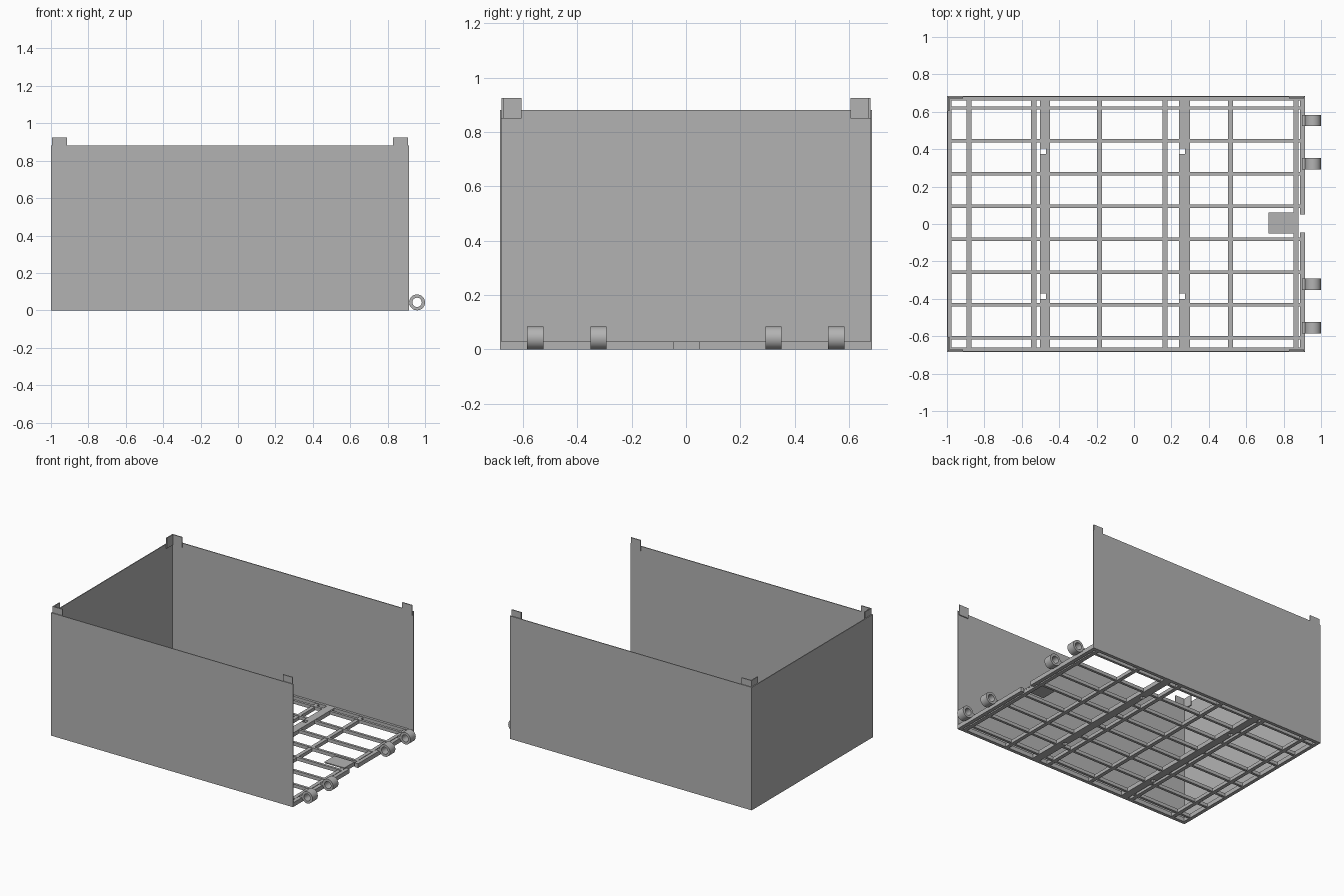
import bpy, bmesh, math

if "Cube" in bpy.data.objects:
    bpy.data.objects.remove(bpy.data.objects["Cube"])

steel = bpy.data.materials.new("grey_steel")
steel.diffuse_color = (0.45, 0.45, 0.45, 1)
steel.use_nodes = True
steel.node_tree.nodes["Principled BSDF"].inputs["Base Color"].default_value = steel.diffuse_color


def finish(name, bm):
    mesh = bpy.data.meshes.new(name)
    bmesh.ops.recalc_face_normals(bm, faces=bm.faces)
    bm.to_mesh(mesh)
    bm.free()
    mesh.materials.append(steel)
    ob = bpy.data.objects.new(name, mesh)
    bpy.context.collection.objects.link(ob)
    return ob


def boxes(name, spans):
    """One object from (x0, x1, y0, y1, z0, z1) blocks."""
    bm = bmesh.new()
    for x0, x1, y0, y1, z0, z1 in spans:
        for v in bmesh.ops.create_cube(bm, size=1)["verts"]:
            v.co = (x1 if v.co.x > 0 else x0,
                    y1 if v.co.y > 0 else y0,
                    z1 if v.co.z > 0 else z0)
    return finish(name, bm)


L, R, W = -1.0, 0.915, 0.685      # left end, right end, half width
TOP, T, FZ = 0.88, 0.006, 0.03    # wall height, sheet thickness, floor height

# Sheet walls on three sides, right end open
boxes("front_wall", [(L, R, -W, -W + T, 0, TOP)])
boxes("back_wall", [(L, R, W - T, W, 0, TOP)])
boxes("left_wall", [(L, L + T, -W + T, W - T, 0, TOP)])

# Floor perimeter rails, the right one split by a gap
boxes("floor_frame", [
    (L + T, R, -W + T, -W + 0.024, 0, FZ),
    (L + T, R, W - 0.024, W - T, 0, FZ),
    (L + T, L + 0.025, -W + 0.024, W - 0.024, 0, FZ),
    (0.888, R, -W + 0.024, -0.045, 0, FZ),
    (0.888, R, 0.05, W - 0.024, 0, FZ)])

# Thin slats running lengthwise
boxes("lengthwise_slats", [
    (L + 0.025, 0.888, y - 0.009, y + 0.009, 0.004, FZ - 0.002)
    for y in [-0.608 + 0.1755 * i for i in range(8)]])

# Narrow cross bars
boxes("cross_bars", [
    (x - 0.0135, x + 0.0135, -W + 0.024, W - 0.024, 0, 0.024)
    for x in (-0.883, -0.536, -0.184, 0.165, 0.515, 0.865)])

# Wide cross channels with a square notch near each end
for i, (x0, x1) in enumerate(((-0.503, -0.449), (0.241, 0.299))):
    parts = [(x0 + 0.032, x1, -W + 0.024, W - 0.024, 0, FZ)]
    for a, b in ((-W + 0.024, -0.401), (-0.371, 0.375), (0.405, W - 0.024)):
        parts.append((x0, x0 + 0.032, a, b, 0, FZ))
    parts += [(x0, x0 + 0.003, s * 0.388 - 0.016, s * 0.388 + 0.016, 0, FZ)
              for s in (-1, 1)]
    boxes(f"wide_channel_{i + 1}", parts)

# Latch plate behind the gap in the right rail
boxes("latch_plate", [(0.72, 0.88, -0.052, 0.062, 0.022, FZ)])

# Stacking tabs: angles at the closed corners, flat plates at the open ones
for s, side in ((-1, "front"), (1, "back")):
    y0, y1 = sorted((s * (W - T), s * (W - T - 0.007)))
    ya, yb = sorted((s * (W - T - 0.007), s * 0.605))
    boxes(f"{side}_corner_angle", [(L + T, -0.915, y0, y1, 0.85, 0.925),
                                   (L + T, L + T + 0.007, ya, yb, 0.85, 0.925)])
    boxes(f"{side}_end_tab", [(0.83, 0.908, y0, y1, 0.85, 0.925)])

# Hinge eyes on the open end
SEG, CX, CZ = 32, 0.9575, 0.0425
for i, y in enumerate((-0.555, -0.322, 0.322, 0.553)):
    bm = bmesh.new()
    rings = []
    for r, yy in ((0.0425, y - 0.03), (0.0425, y + 0.03),
                  (0.025, y + 0.03), (0.025, y - 0.03)):
        rings.append([bm.verts.new((CX + r * math.cos(2 * math.pi * k / SEG), yy,
                                    CZ + r * math.sin(2 * math.pi * k / SEG)))
                      for k in range(SEG)])
    for j in range(4):
        a, b = rings[j], rings[(j + 1) % 4]
        for k in range(SEG):
            n = (k + 1) % SEG
            bm.faces.new((a[k], a[n], b[n], b[k]))
    eye = finish(f"hinge_eye_{i + 1}", bm)
    bpy.ops.object.select_all(action='DESELECT')
    eye.select_set(True)
    bpy.context.view_layer.objects.active = eye
    bpy.ops.object.shade_smooth_by_angle(angle=math.radians(30))
    boxes(f"hinge_foot_{i + 1}", [(0.898, 0.922, y - 0.03, y + 0.03, FZ, 0.045)])
